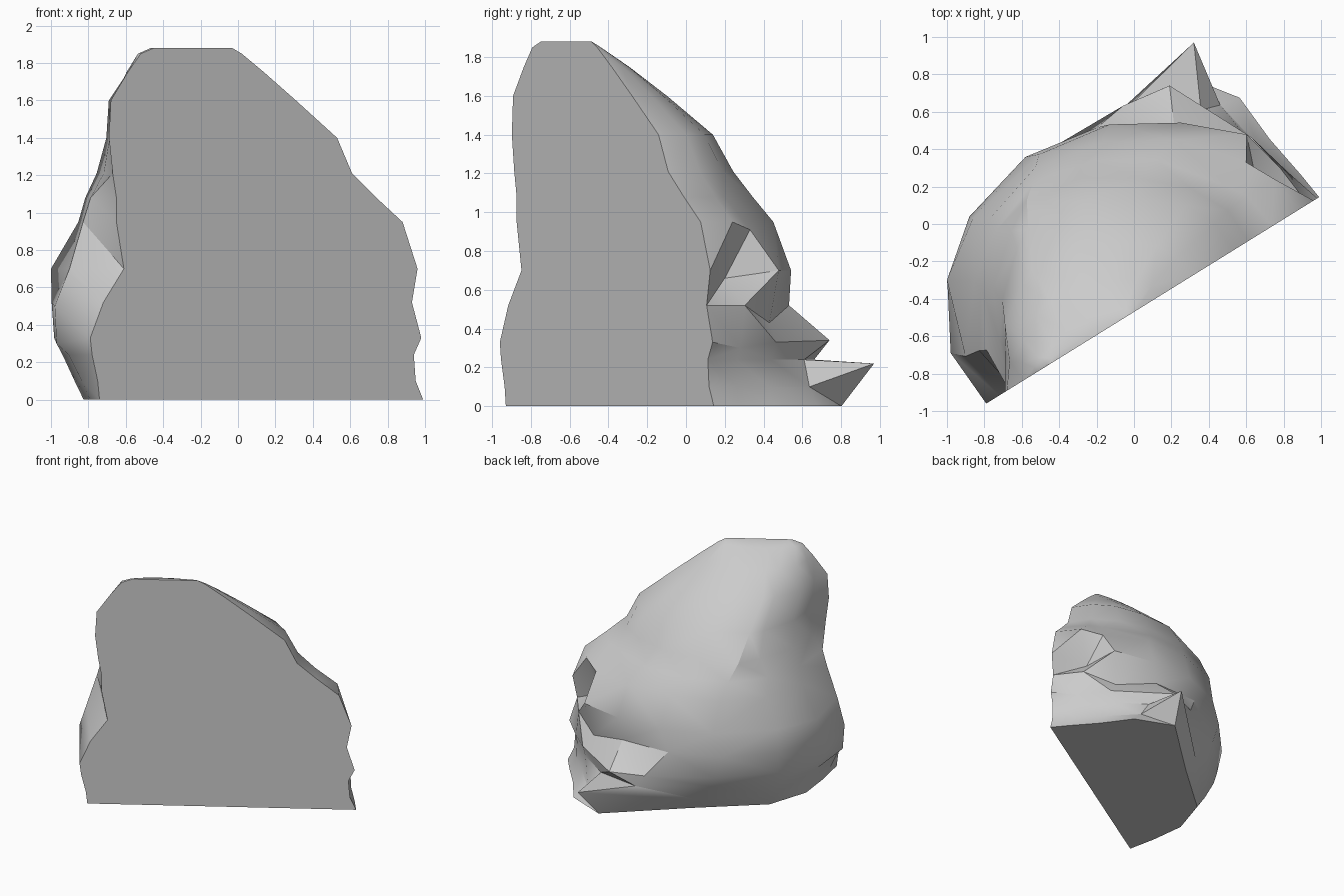
import bpy, bmesh, math, random
from mathutils import Vector

if "Cube" in bpy.data.objects:
    bpy.data.objects.remove(bpy.data.objects["Cube"])
random.seed(4)

# Sliced boulder: a flat upright cut face with a rough dome behind it
CORNER = Vector((-0.79, -0.96, 0))
ALONG = Vector((0.85, 0.527, 0))
BACK = Vector((-0.527, 0.85, 0))

# height, left and right ends of the cut face (x), depth, left shoulder shift
LEVELS = [
    (0, -.74, .99, .98, 0), (.1, -.75, .95, 1.0, 0),
    (.24, -.78, .94, 1.0, 0), (.33, -.79, .98, 1.0, 0),
    (.52, -.72, .93, .98, -.02), (.7, -.61, .96, .95, -.13),
    (.95, -.65, .88, .89, .02), (1.08, -.65, .74, .84, .05),
    (1.21, -.67, .61, .78, .15), (1.4, -.69, .53, .66, .18),
    (1.6, -.68, .31, .46, .13), (1.75, -.59, .14, .28, .07),
    (1.85, -.52, .02, .1, .02), (1.88, -.45, -.03, .03, 0),
]
# plan outlines as fractions of width and depth
FOOT = [(0, 0), (.04, .23), (.1, .5), (.23, .73), (.52, .83), (.86, .97),
        (.96, .69), (.97, .41), (.99, .16), (1, 0)]
DOME = [(0, 0), (-.03, .3), (.05, .65), (.2, .92), (.4, 1.04), (.62, .97),
        (.8, .76), (.93, .5), (.99, .25), (1, 0)]

bm = bmesh.new()
rings = []
for z, left, right, depth, shoulder in LEVELS:
    blend = min(z / 0.5, 1)
    u0, u1 = [(x - CORNER.x) / ALONG.x for x in (left, right)]
    ring = []
    for i, (a, b) in enumerate(zip(FOOT, DOME)):
        u = u0 + (a[0] + (b[0] - a[0]) * blend) * (u1 - u0)
        d = (a[1] + (b[1] - a[1]) * blend) * depth
        if i in (1, 2, 3):
            u += shoulder
        if 0 < i < len(FOOT) - 1 and 0 < z < 1.7:
            u += random.uniform(-.015, .015)
            d += random.uniform(-.015, .015)
        ring.append(bm.verts.new(CORNER + ALONG * u + BACK * d + Vector((0, 0, z))))
    rings.append(ring)

count = len(FOOT)
for low, high in zip(rings, rings[1:]):
    for i in range(count):
        j = (i + 1) % count
        bm.faces.new((low[i], low[j], high[j], high[i]))
bm.faces.new(rings[0])
bm.faces.new(rings[-1])

# Crags: pull the nearest loose point out to each jutting tip or notch
loose = [v for r in rings[1:] for v in r[1:-1]]
CRAGS = [(.32, .97, .22), (.19, .74, .34), (.6, .33, .91), (.82, .28, .3),
         (.5, .2, 1.08), (.66, .2, .66), (.55, .43, .43),
         (-1, -.3, .7), (-.98, -.69, .5), (-.97, -.68, .3)]
for tip in CRAGS:
    tip = Vector(tip)
    v = min(loose, key=lambda p: (p.co - tip).length)
    loose.remove(v)
    v.co = tip

# Split the bent faces into facets, keeping the cut face flat
cut = [f for f in bm.faces
       if all(abs((v.co - CORNER).dot(BACK)) < 0.005 for v in f.verts)]
bmesh.ops.triangulate(bm, faces=[f for f in bm.faces if f not in cut])
bmesh.ops.recalc_face_normals(bm, faces=bm.faces[:])

mesh = bpy.data.meshes.new("boulder")
bm.to_mesh(mesh)
bm.free()
boulder = bpy.data.objects.new("boulder", mesh)
bpy.context.collection.objects.link(boulder)

# Single stone grey
stone = bpy.data.materials.new("stone_grey")
stone.use_nodes = True
grey = (0.6, 0.6, 0.6, 1)
stone.diffuse_color = grey
stone.node_tree.nodes["Principled BSDF"].inputs["Base Color"].default_value = grey
mesh.materials.append(stone)

bpy.ops.object.select_all(action="DESELECT")
boulder.select_set(True)
bpy.context.view_layer.objects.active = boulder
bpy.ops.object.shade_smooth_by_angle(angle=math.radians(32))
